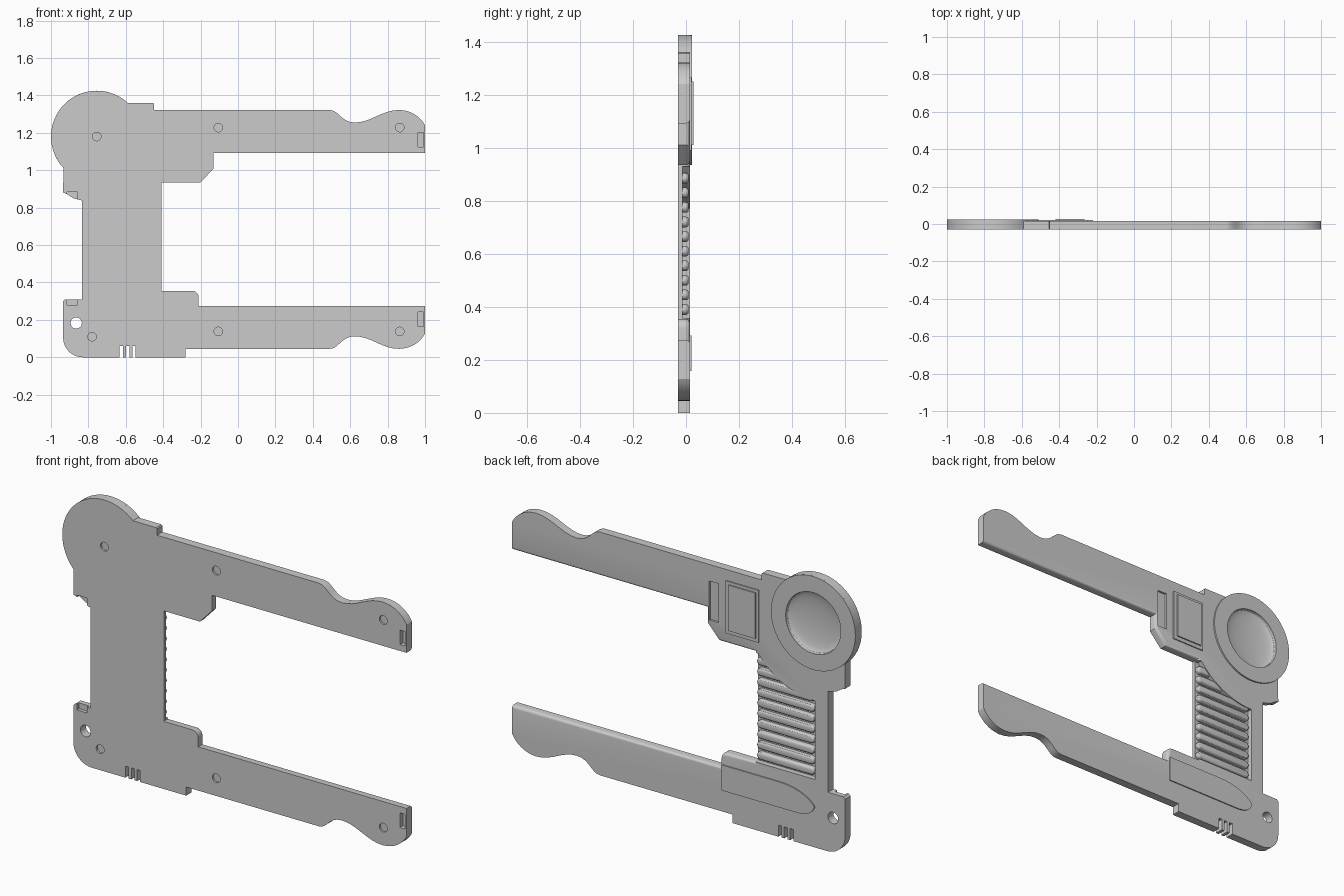
import bpy, bmesh
from math import sin, cos, pi, radians, sqrt
from mathutils import Vector
from mathutils.geometry import interpolate_bezier

if "Cube" in bpy.data.objects:
    bpy.data.objects.remove(bpy.data.objects["Cube"])

FRONT, BACK = -0.03, 0.015
DISC = (-0.755, 1.18)


def arc(c, r, a0, a1, n):
    return [(c[0] + r * cos(radians(a0 + (a1 - a0) * i / n)),
             c[1] + r * sin(radians(a0 + (a1 - a0) * i / n))) for i in range(n + 1)]


def bez(a, b, c, d, n=9):
    pts = interpolate_bezier(*[Vector((p[0], p[1], 0)) for p in (a, b, c, d)], n)
    return [(p.x, p.y) for p in pts]


def rect(x0, x1, z0, z1):
    return [(x0, z0), (x1, z0), (x1, z1), (x0, z1)]


def circle(c, r, n=24):
    return arc(c, r, 0, 360, n)[:-1]


def prism(bm, pts, y0, y1):
    """Extrude an x-z outline from y0 to y1."""
    a = [bm.verts.new((x, y0, z)) for x, z in pts]
    b = [bm.verts.new((x, y1, z)) for x, z in pts]
    faces = [bm.faces.new(a), bm.faces.new(b[::-1])]
    n = len(pts)
    for i in range(n):
        j = (i + 1) % n
        faces.append(bm.faces.new((a[j], a[i], b[i], b[j])))
    bmesh.ops.recalc_face_normals(bm, faces=faces)


def lathe(bm, prof, c, n=64):
    """Revolve a closed (radius, y) profile around the y axis at c."""
    rings = [[bm.verts.new((c[0] + r * cos(2 * pi * i / n), y, c[1] + r * sin(2 * pi * i / n)))
              for i in range(n)] for r, y in prof]
    m, faces = len(prof), []
    for k in range(m):
        if prof[k][0] == 0 and prof[(k + 1) % m][0] == 0:
            continue
        p, q = rings[k], rings[(k + 1) % m]
        for i in range(n):
            j = (i + 1) % n
            faces.append(bm.faces.new((p[i], p[j], q[j], q[i])))
    bmesh.ops.remove_doubles(bm, verts=[v for r in rings for v in r], dist=1e-5)
    bmesh.ops.recalc_face_normals(bm, faces=bm.faces[:])


def bevel_back(bm, y, width, segs, test=lambda m: True):
    es = [e for e in bm.edges if all(abs(v.co.y - y) < 1e-5 for v in e.verts)
          and test((e.verts[0].co + e.verts[1].co) / 2)]
    bmesh.ops.bevel(bm, geom=es, offset=width, segments=segs, profile=0.5,
                    affect='EDGES', clamp_overlap=True)


def finish(name, bm):
    me = bpy.data.meshes.new(name)
    bm.to_mesh(me)
    bm.free()
    ob = bpy.data.objects.new(name, me)
    bpy.context.collection.objects.link(ob)
    return ob


def smooth(ob):
    bpy.ops.object.select_all(action='DESELECT')
    ob.select_set(True)
    bpy.context.view_layer.objects.active = ob
    bpy.ops.object.shade_smooth_by_angle(angle=radians(30))


# Frame outline: disc, upper arm, grip, lower arm
wave = (bez((0.49, 1.322), (0.54, 1.322), (0.55, 1.255), (0.625, 1.255))
        + bez((0.625, 1.255), (0.71, 1.255), (0.77, 1.322), (0.86, 1.322))[1:]
        + bez((0.86, 1.322), (0.93, 1.322), (0.98, 1.28), (1.0, 1.24))[1:])
outline = arc(DISC, 0.245, 223.3, 47.5, 32)
outline += [(-0.455, 1.36), (-0.45, 1.355), (-0.45, 1.322)] + wave
outline += [(1.0, 1.092), (-0.13, 1.092), (-0.13, 1.01), (-0.2, 0.935),
            (-0.41, 0.935), (-0.41, 0.355)]
outline += arc((-0.245, 0.32), 0.035, 90, 0, 5)
outline += [(-0.21, 0.275), (1.0, 0.275)]
outline += [(x, 1.367 - z) for x, z in reversed(wave)]
outline += [(-0.28, 0.045), (-0.28, 0)]
outline += arc((-0.83, 0.105), 0.105, 270, 180, 10)
outline += [(-0.935, 0.30), (-0.925, 0.31), (-0.835, 0.31), (-0.835, 0.838),
            (-0.88, 0.85), (-0.92, 0.875), (-0.935, 0.88)]
bm = bmesh.new()
prism(bm, outline, FRONT, BACK)
# rounded back edges along the inside of the fork
bevel_back(bm, BACK, 0.015, 4, lambda m: m.x > -0.42 and 0.27 < m.z < 1.1)
frame = finish("frame", bm)

# Cutter: every recess and hole in the frame
cut = bmesh.new()
for c in [DISC, (-0.105, 1.228), (0.865, 1.228), (-0.105, 0.138), (0.865, 0.138), (-0.78, 0.11)]:
    prism(cut, circle(c, 0.023), -0.05, -0.02)          # screw holes
prism(cut, circle((-0.865, 0.183), 0.03), -0.05, 0.05)  # lanyard hole
for x in (-0.625, -0.59, -0.556):
    prism(cut, rect(x - 0.009, x + 0.009, -0.02, 0.06), -0.05, 0.05)  # bottom slits
for z in (1.125, 0.165):
    prism(cut, rect(0.962, 0.991, z, z + 0.076), -0.05, -0.005)  # arm end pockets
for z0, z1 in ((0.82, 0.883), (0.28, 0.33)):
    prism(cut, rect(-0.915, -0.857, z0, z1), -0.05, -0.012)      # grip notches
prism(cut, rect(-0.2, -0.145, 1.03, 1.235), 0.004, 0.05)         # narrow back slot
R = 0.41
grip = [(-0.395, 0.357), (-0.395, 0.93)]
for i in range(13):                                              # grip panel
    x = -0.43 - 0.33 * i / 12
    grip.append((x, DISC[1] - sqrt(R * R - (x - DISC[0]) ** 2)))
grip.append((-0.76, 0.357))
prism(cut, grip, -0.013, 0.05)
bowl = [(0.16 * cos(radians(a)), 0.013 - 0.026 * sin(radians(a))) for a in range(0, 90, 10)]
dish = bmesh.new()
lathe(dish, [(0, 0.05), (0.16, 0.05)] + bowl + [(0, -0.013)], DISC)
for f in dish.faces:
    f.smooth = True

for name, b in (("recess_cutter", cut), ("dish_cutter", dish)):
    c = finish(name, b)
    c.hide_render = True
    mod = frame.modifiers.new(name, 'BOOLEAN')
    mod.operation, mod.solver, mod.object = 'DIFFERENCE', 'EXACT', c
    bpy.context.view_layer.objects.active = frame
    bpy.ops.object.modifier_apply(modifier=mod.name)
    bpy.data.objects.remove(c)
smooth(frame)

# Raised ring around the dish
bm = bmesh.new()
lathe(bm, [(0.16, 0.013), (0.245, 0.013), (0.245, 0.023), (0.16, 0.023)], DISC)
smooth(finish("dish_ring", bm))

# Grip ribs
for i in range(10):
    z, h = 0.39 + 0.055 * i, 0.02
    bm = bmesh.new()
    prism(bm, arc((-0.435, z), h, -90, 90, 8) + arc((-0.73, z), h, 90, 270, 8), -0.016, 0.01)
    bevel_back(bm, 0.01, 0.011, 3)
    smooth(finish("grip_rib_%02d" % (i + 1), bm))

# Stepped panel on the upper block
bm = bmesh.new()
prism(bm, rect(-0.435, -0.245, 0.99, 1.265), 0.01, 0.021)
prism(bm, rect(-0.42, -0.265, 1.01, 1.25), 0.015, 0.028)
finish("back_panel", bm)

# Blade-shaped inlay on the lower block
bm = bmesh.new()
prism(bm, [(-0.22, 0.292), (-0.22, 0.158)]
      + bez((-0.66, 0.158), (-0.71, 0.158), (-0.75, 0.175), (-0.76, 0.215))
      + bez((-0.755, 0.222), (-0.72, 0.26), (-0.65, 0.292), (-0.55, 0.292)), 0.01, 0.021)
smooth(finish("lower_inlay", bm))
